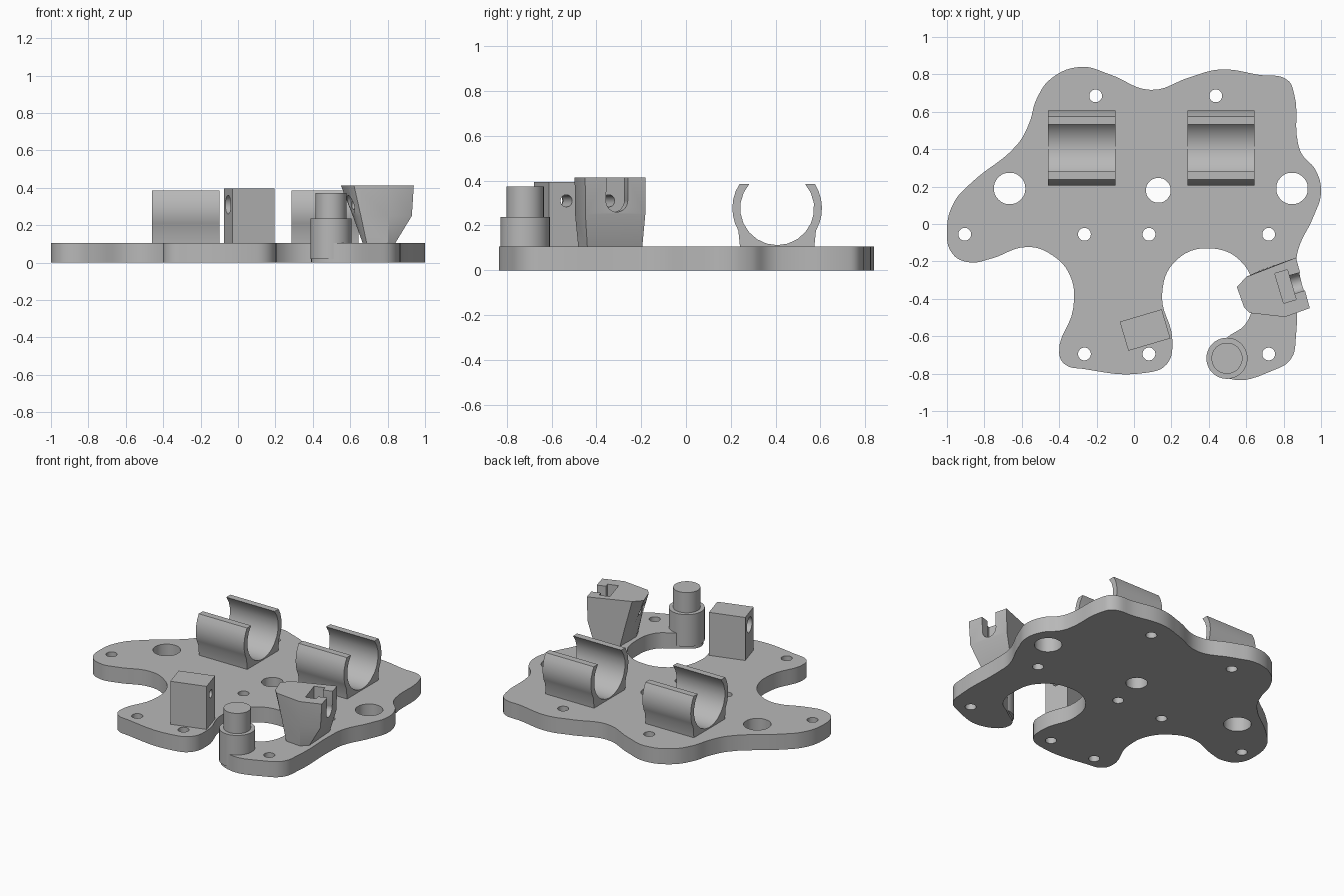
import bpy, bmesh
from math import radians, cos, sin, pi
from mathutils import Matrix, Vector

cube = bpy.data.objects.get("Cube")
if cube:
    bpy.data.objects.remove(cube)

grey = bpy.data.materials.new("plain grey")
grey.use_nodes = True
grey.diffuse_color = (.48, .48, .48, 1)
grey.node_tree.nodes["Principled BSDF"].inputs["Base Color"].default_value = grey.diffuse_color

PLATE_TOP = .105
SINK = PLATE_TOP - .01


def select_only(obj):
    bpy.ops.object.select_all(action='DESELECT')
    obj.select_set(True)
    bpy.context.view_layer.objects.active = obj


def finish(obj):
    """Give the part its material and shading with sharp edges kept."""
    obj.data.materials.clear()
    obj.data.materials.append(grey)
    select_only(obj)
    bpy.ops.object.shade_smooth_by_angle(angle=radians(30))


def mesh_object(name, bm):
    bmesh.ops.recalc_face_normals(bm, faces=bm.faces)
    mesh = bpy.data.meshes.new(name)
    bm.to_mesh(mesh)
    bm.free()
    obj = bpy.data.objects.new(name, mesh)
    bpy.context.collection.objects.link(obj)
    return obj


def loft(name, rings):
    """Skin a closed solid through rings with equal point counts."""
    bm = bmesh.new()
    loops = [[bm.verts.new(p) for p in ring] for ring in rings]
    for low, high in zip(loops, loops[1:]):
        for i in range(len(low)):
            bm.faces.new((low[i - 1], low[i], high[i], high[i - 1]))
    bm.faces.new(loops[0])
    bm.faces.new(loops[-1])
    return mesh_object(name, bm)


def box(name, low, high, matrix):
    bm = bmesh.new()
    bmesh.ops.create_cube(bm, size=1)
    low, high = Vector(low), Vector(high)
    for v in bm.verts:
        v.co = matrix @ ((low + high) / 2 + v.co * (high - low))
    return mesh_object(name, bm)


def disc(radius, z, x, y, sides=40):
    return [(x + radius * cos(2 * pi * i / sides), y + radius * sin(2 * pi * i / sides), z)
            for i in range(sides)]


def bore(start, end, radius, matrix, v=0):
    """Cylinder cutter along the shared screw axis."""
    rings = [[matrix @ Vector((u, v + radius * cos(a * pi / 16), AXIS_Z + radius * sin(a * pi / 16)))
              for a in range(32)] for u in (start, end)]
    return loft("bore_cutter", rings)


def cut(obj, cutters):
    for cutter in cutters:
        cutter.hide_render = True
        mod = obj.modifiers.new("cut", 'BOOLEAN')
        mod.operation = 'DIFFERENCE'
        mod.solver = 'EXACT'
        mod.object = cutter
        select_only(obj)
        bpy.ops.object.modifier_apply(modifier=mod.name)
        bpy.data.objects.remove(cutter)


# Base plate: one smooth closed outline with round holes
outline = [
    (-1, -.03), (-.96, .12), (-.87, .22), (-.62, .43), (-.56, .54), (-.52, .67),
    (-.44, .78), (-.28, .84), (-.13, .8), (.09, .717), (.3, .785), (.46, .826),
    (.67, .797), (.82, .77), (.855, .7), (.877, .43), (.9, .37), (.97, .29),
    (1, .17), (.96, .04), (.877, -.14), (.866, -.25), (.866, -.6), (.84, -.72), (.75, -.78),
    (.5, -.825), (.39, -.715), (.5, -.605), (.6, -.53), (.635, -.38), (.59, -.22),
    (.41, -.13), (.22, -.2), (.15, -.38), (.205, -.62), (.175, -.75), (.06, -.796),
    (-.27, -.775), (-.37, -.75), (-.4, -.69), (-.325, -.45), (-.34, -.28), (-.44, -.165),
    (-.57, -.123), (-.77, -.187), (-.88, -.205), (-.97, -.16)]
screw_holes = [(-.205, .685), (.437, .685), (-.905, -.055)]
screw_holes += [(x, y) for x in (-.265, .08, .72) for y in (-.055, -.695)]
holes = [(x, y, .034) for x, y in screw_holes]
holes += [(-.665, .19, .084), (.13, .18, .066), (.845, .19, .084)]

curve = bpy.data.curves.new("base_plate", 'CURVE')
curve.dimensions = '2D'
curve.fill_mode = 'BOTH'
curve.extrude = PLATE_TOP / 2
curve.resolution_u = 6


def closed_spline(points):
    spline = curve.splines.new('BEZIER')
    spline.bezier_points.add(len(points) - 1)
    for bp, (x, y) in zip(spline.bezier_points, points):
        bp.co = (x, y, 0)
        bp.handle_left_type = bp.handle_right_type = 'AUTO'
    spline.use_cyclic_u = True


closed_spline(outline)
for x, y, r in holes:
    closed_spline([p[:2] for p in disc(r, 0, x, y, 8)])
plate = bpy.data.objects.new("base_plate", curve)
bpy.context.collection.objects.link(plate)
plate.location.z = PLATE_TOP / 2
select_only(plate)
bpy.ops.object.convert(target='MESH')
plate = bpy.context.view_layer.objects.active
bm = bmesh.new()
bm.from_mesh(plate.data)
bmesh.ops.remove_doubles(bm, verts=bm.verts, dist=.0005)
bmesh.ops.recalc_face_normals(bm, faces=bm.faces)
bm.to_mesh(plate.data)
bm.free()
finish(plate)

# Two open bearing clips
CLIP_Y, CLIP_Z, OUTER, INNER = .407, .277, .2, .165


def arc(radius, start, end, steps):
    angles = [radians(start + (end - start) * i / steps) for i in range(steps + 1)]
    return [(CLIP_Y + radius * cos(a), CLIP_Z + radius * sin(a)) for a in angles]


profile = arc(OUTER, 32.7, -30, 6)
profile += [(CLIP_Y + .165, SINK), (CLIP_Y - .165, SINK)]
profile += arc(OUTER, 210, 147.3, 6)
profile += arc(INNER, 139.1, 400.9, 16)
for name, left in (("right_clip", -.46), ("left_clip", .285)):
    finish(loft(name, [[(x, y, z) for y, z in profile] for x in (left, left + .36)]))

# Stepped post
POST = (.497, -.718)
finish(loft("post", [disc(.11, .02, *POST), disc(.11, .237, *POST),
                     disc(.083, .237, *POST), disc(.083, .373, *POST)]))

# Clamp block and holder share one slanted screw axis
AXIS_Z = .31
frame = Matrix.Translation((.059, -.567, 0)) @ Matrix.Rotation(radians(16.5), 4, 'Z')
block = box("clamp_block", (-.117, -.081, SINK), (.117, .081, .395), frame)
cut(block, [bore(-.2, .2, .027, frame), bore(-.2, -.03, .05, frame)])
finish(block)

# Flared nut holder narrowing toward its foot
top = [(.55, -.337), (.6, -.283), (.866, -.18), (.94, -.45), (.807, -.497), (.62, -.476), (.588, -.444)]
foot = [(.67, -.33), (.67, -.25), (.82, -.196), (.835, -.44), (.8, -.48), (.69, -.47), (.67, -.42)]
waist = [Vector(f).lerp(Vector(t), .9 if t[0] > .8 else .47) for f, t in zip(foot, top)]
levels = ((foot, SINK), (waist, .25), (top, .413))
holder = loft("nut_holder", [[(p[0], p[1], z) for p in ring] for ring, z in levels])
cut(holder, [
    box("pocket_cutter", (.751, -.073, .235), (.821, .093, .6), frame),
    box("slot_cutter", (.81, -.04, AXIS_Z), (1, .06, .6), frame),
    bore(.81, 1, .05, frame, .01),
    bore(.4, .8, .027, frame, .01),
    bore(.4, .585, .05, frame, .01)])
finish(holder)
